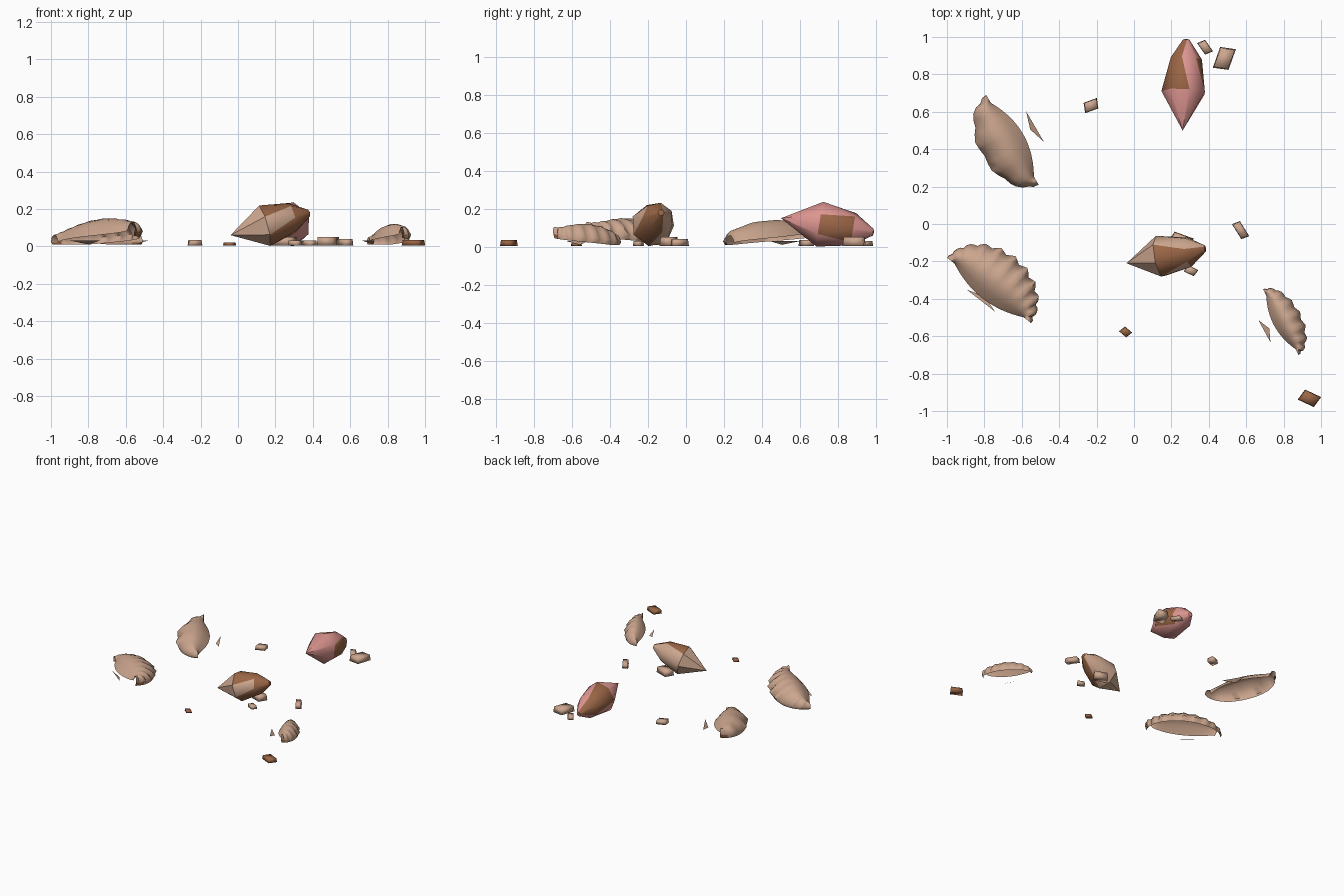
import bpy
import bmesh
import math
from mathutils import Matrix, Vector

cube = bpy.data.objects.get("Cube")
if cube:
    bpy.data.objects.remove(cube, do_unlink=True)


def make_material(name, rgb):
    mat = bpy.data.materials.new(name)
    mat.use_nodes = True
    color = (*rgb, 1)
    mat.diffuse_color = color
    for node in mat.node_tree.nodes:
        if node.type == 'BSDF_PRINCIPLED':
            node.inputs["Base Color"].default_value = color
            node.inputs["Roughness"].default_value = 0.9
    return mat


tan = make_material("sandy_tan", (0.60, 0.38, 0.27))
brown = make_material("warm_brown", (0.32, 0.13, 0.06))
pink = make_material("soft_pink", (0.72, 0.30, 0.28))


def finish(name, bm, materials, smooth_angle=None):
    mesh = bpy.data.meshes.new(name)
    bm.to_mesh(mesh)
    bm.free()
    obj = bpy.data.objects.new(name, mesh)
    bpy.context.collection.objects.link(obj)
    for mat in materials:
        mesh.materials.append(mat)
    if smooth_angle:
        bpy.ops.object.select_all(action='DESELECT')
        obj.select_set(True)
        bpy.context.view_layer.objects.active = obj
        bpy.ops.object.shade_smooth_by_angle(angle=math.radians(smooth_angle))
    return obj


# Fan shells: ribbed dome between a curved hinge side and a rounded rim
def fan_shell(name, left, right, depth, bulge, ribs, rib_size, peak, wing_out):
    left, right = Vector(left), Vector(right)
    mid = (left + right) / 2
    half = (right - left).length / 2
    across = (right - left).normalized()
    forward = Vector((-across.y, across.x))

    def place(u, v, z):
        p = mid + across * u + forward * v
        return (p.x, p.y, z)

    bm = bmesh.new()
    columns, rows = ribs * 4, 6
    grid = []
    for i in range(columns + 1):
        s = i / columns
        u = -math.cos(math.pi * s)
        rim_y = depth * math.sin(math.pi * s)
        hinge_y = -bulge * (1 - u * u)
        wave = math.cos(2 * math.pi * ribs * s) * rib_size * (0.4 + 0.6 * s)
        low = peak * (0.13 + 0.45 * s)
        column = []
        for j in range(rows + 1):
            t = j / rows
            ripple = wave * t * t
            x = half * u * min(0.82 + 0.18 * t + ripple, 1.0)
            y = hinge_y + (rim_y - hinge_y) * (t + ripple)
            z = low + peak * 2.5 * t * (1 - t) * (1 - 0.55 * u * u)
            z += ripple * half * 0.5
            column.append(bm.verts.new(place(x, y, z)))
        # Short lip turned under the rim
        lip_z = max(low - peak * 0.2, 0.01)
        column.append(bm.verts.new(place(half * u * 0.96, rim_y * 0.94, lip_z)))
        grid.append(column)
    for i in range(columns):
        for j in range(rows + 1):
            face = bm.faces.new((grid[i][j], grid[i + 1][j],
                                 grid[i + 1][j + 1], grid[i][j + 1]))
            end = abs(2 * (i + 0.5) / columns - 1) > 0.8
            face.material_index = int(j == rows and end)
    bmesh.ops.recalc_face_normals(bm, faces=bm.faces)
    if sum(f.normal.z for f in bm.faces) < 0:
        bmesh.ops.reverse_faces(bm, faces=bm.faces)
    finish(name, bm, (tan, brown), 60)

    # Thin sliver of the hinge wing beside the shell
    wing = bmesh.new()
    w = half * 0.34
    corners = [place(-w, -wing_out, 0.03), place(w, -wing_out, 0.03),
               place(0, 0.03 - wing_out, 0.01)]
    wing.faces.new([wing.verts.new(c) for c in corners])
    finish(name + "_hinge_wing", wing, (tan,))


fan_shell("back_fan_shell", (-0.51, 0.21), (-0.79, 0.69),
          0.18, 0.065, 5, 0.05, 0.14, 0.14)
fan_shell("front_fan_shell", (-1.0, -0.18), (-0.55, -0.53),
          0.22, 0.055, 10, 0.06, 0.15, 0.07)
fan_shell("side_fan_shell", (0.69, -0.35), (0.88, -0.70),
          0.11, 0.04, 8, 0.07, 0.12, 0.10)


# Spindle shells: staggered rings along an axis, with facets in two colours
def spindle_shell(name, tip, end, radius, base, is_patch, sides=7):
    tip, end = Vector(tip), Vector(end)
    axis = end - tip
    turn = axis.to_track_quat('Z', 'Y')
    profile = [(0.42, 1.0), (0.78, 0.72), (0.99, 0.15)]
    bm = bmesh.new()
    rings = []
    for j, (t, r) in enumerate(profile):
        ring = []
        for k in range(sides):
            a = 2 * math.pi * (k + j / 2) / sides
            offset = Vector((math.cos(a), math.sin(a), 0)) * radius * r
            ring.append(bm.verts.new(tip + axis * t + turn @ offset))
        rings.append(ring)
    first, last = bm.verts.new(tip), bm.verts.new(end)
    for k in range(sides):
        n = (k + 1) % sides
        bm.faces.new((first, rings[0][n], rings[0][k]))
        for a, b in zip(rings, rings[1:]):
            bm.faces.new((a[k], a[n], b[k]))
            bm.faces.new((a[n], b[n], b[k]))
        bm.faces.new((rings[-1][k], rings[-1][n], last))
    bmesh.ops.recalc_face_normals(bm, faces=bm.faces)
    for face in bm.faces:
        face.material_index = int(
            is_patch(face.normal, face.calc_center_median()))
    finish(name, bm, (base, brown), 35)


# Brown on the rear left flank, plus one facet on the right flank
def pink_patch(normal, center):
    rear_left = normal.x < 0.1 and normal.z > -0.2 and center.y > 0.7
    right_spot = normal.x > 0.75 and 0.74 < center.y < 0.83
    return rear_left or right_spot


# Brown band along the top, running over the far end and its lower side
def tan_patch(normal, center):
    band = center.x > 0.16 and normal.z > 0.3 and -0.8 < normal.y < 0.25
    far_end = center.x > 0.24 and normal.x > 0.3 and normal.y < 0.5
    under = center.x > 0.16 and normal.z < -0.2 and normal.y < -0.4
    return band or far_end or under


spindle_shell("pink_spindle_shell", (0.26, 0.50, 0.15), (0.28, 0.99, 0.075),
              0.122, pink, pink_patch)
spindle_shell("tan_spindle_shell", (-0.04, -0.21, 0.06), (0.385, -0.13, 0.18),
              0.115, tan, tan_patch)


# Pebbles: tapered, slightly skewed blocks with softened shading
def pebble(name, x, y, length, width, degrees, height, mat):
    bm = bmesh.new()
    bmesh.ops.create_cube(bm, size=1)
    for v in bm.verts:
        taper = 0.9 if v.co.z > 0 else 1.0
        v.co.x = v.co.x * length * taper + v.co.y * width * 0.2
        v.co.y *= width * taper
        v.co.z = height if v.co.z > 0 else 0.005
    spin = Matrix.Rotation(math.radians(degrees), 4, 'Z')
    bmesh.ops.transform(bm, verts=bm.verts,
                        matrix=Matrix.Translation((x, y, 0)) @ spin)
    finish(name, bm, (mat,), 120)


pebble("large_back_pebble", 0.483, 0.885, 0.085, 0.115, -8, 0.05, tan)
pebble("small_back_pebble", 0.38, 0.945, 0.075, 0.045, -55, 0.03, tan)
pebble("left_pebble", -0.23, 0.633, 0.075, 0.055, 20, 0.035, tan)
pebble("right_pebble", 0.57, -0.033, 0.095, 0.045, -58, 0.04, tan)
pebble("hidden_pebble", 0.25, -0.09, 0.11, 0.07, -20, 0.05, tan)
pebble("middle_pebble", 0.305, -0.25, 0.06, 0.04, -25, 0.03, tan)
pebble("brown_front_pebble", -0.045, -0.577, 0.05, 0.04, -40, 0.02, brown)
pebble("brown_corner_pebble", 0.938, -0.932, 0.095, 0.065, -25, 0.035, brown)
